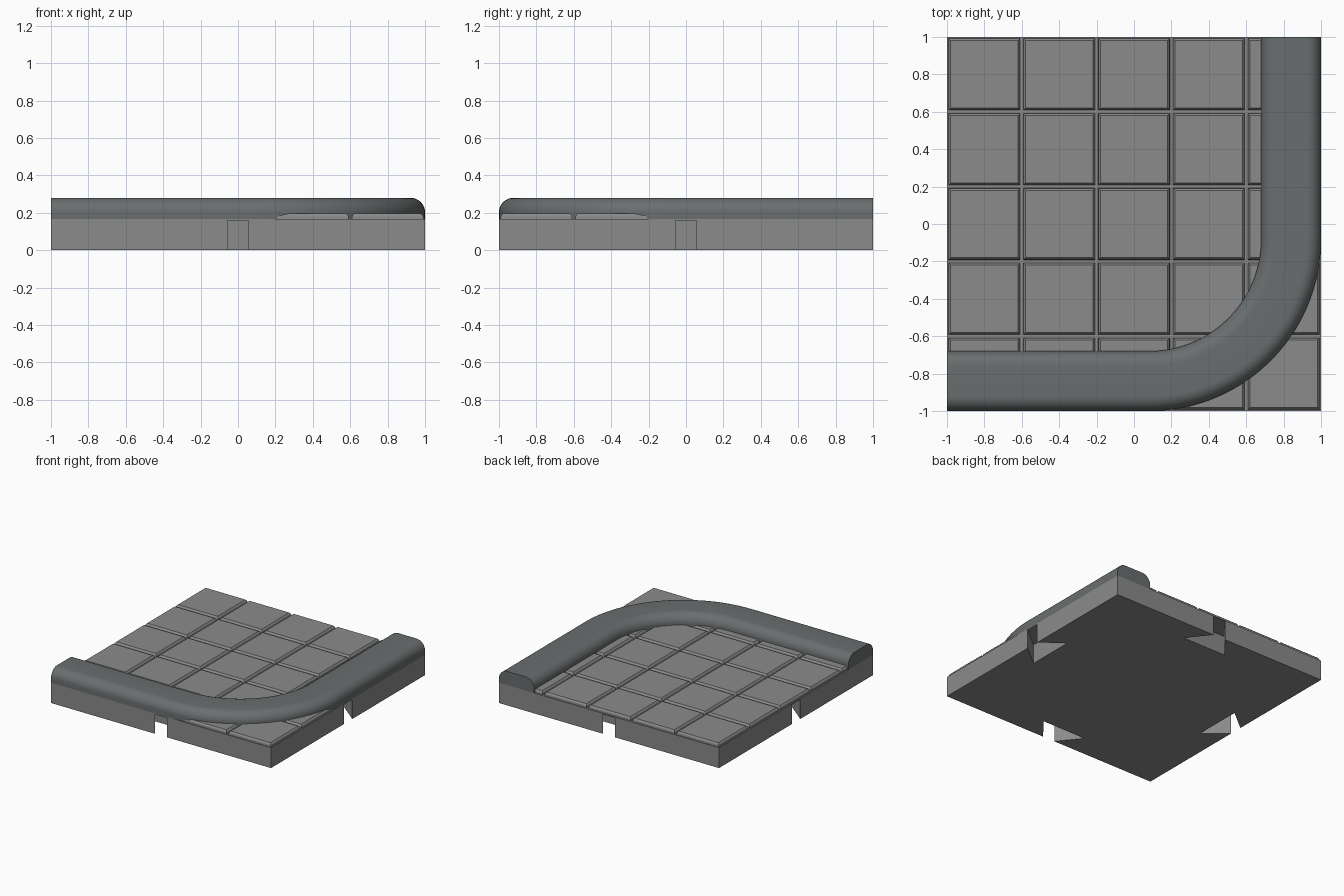
import bpy, bmesh
from math import sin, cos, pi, radians

if "Cube" in bpy.data.objects:
    bpy.data.objects.remove(bpy.data.objects["Cube"])

BASE_TOP, TILE_TOP, RAIL_TOP = 0.167, 0.195, 0.28


def make_material(name, r, g, b):
    mat = bpy.data.materials.new(name)
    mat.diffuse_color = (r, g, b, 1)
    mat.use_nodes = True
    mat.node_tree.nodes["Principled BSDF"].inputs["Base Color"].default_value = mat.diffuse_color
    return mat


STONE = make_material("stone_grey", 0.256, 0.256, 0.256)
KERB = make_material("kerb_grey", 0.142, 0.155, 0.155)


def make_object(name, bm, mat=None):
    bmesh.ops.recalc_face_normals(bm, faces=bm.faces)
    mesh = bpy.data.meshes.new(name)
    bm.to_mesh(mesh)
    bm.free()
    if mat:
        mesh.materials.append(mat)
    obj = bpy.data.objects.new(name, mesh)
    bpy.context.collection.objects.link(obj)
    return obj


def add_loft(bm, rings):
    """Skin closed rings of points and cap both ends."""
    loops = [[bm.verts.new(p) for p in ring] for ring in rings]
    n = len(loops[0])
    for a, b in zip(loops, loops[1:]):
        for i in range(n):
            j = (i + 1) % n
            bm.faces.new((a[i], a[j], b[j], b[i]))
    bm.faces.new(loops[0])
    bm.faces.new(loops[-1])


def square(cx, cy, h, z):
    return [(cx + sx * h, cy + sy * h, z) for sx, sy in ((-1, -1), (1, -1), (1, 1), (-1, 1))]


# Base slab
bm = bmesh.new()
add_loft(bm, [square(0, 0, 1, 0), square(0, 0, 1, BASE_TOP)])
base = make_object("base", bm, STONE)

# Dovetail slots, one in the middle of each side, open at the bottom
bm = bmesh.new()
outline = [(-0.055, -1.05), (0.055, -1.05), (0.055, -1.0),
           (0.2, -0.82), (-0.2, -0.82), (-0.055, -1.0)]
for k in range(4):
    c, s = cos(k * pi / 2), sin(k * pi / 2)
    add_loft(bm, [[(x * c - y * s, x * s + y * c, z) for x, y in outline] for z in (-0.05, 0.16)])
cutter = make_object("slot_cutter", bm, STONE)
cutter.hide_render = True
cutter.hide_set(True)
cut = base.modifiers.new("slots", 'BOOLEAN')
cut.operation = 'DIFFERENCE'
cut.solver = 'EXACT'
cut.object = cutter

# Floor tiles with bevelled rims
bm = bmesh.new()
for i in range(5):
    for j in range(5):
        cx, cy = -0.8 + 0.4 * i, -0.8 + 0.4 * j
        add_loft(bm, [square(cx, cy, 0.192, BASE_TOP - 0.002),
                      square(cx, cy, 0.190, TILE_TOP - 0.012),
                      square(cx, cy, 0.180, TILE_TOP)])
make_object("floor_tiles", bm, STONE)

# Rounded kerb: profile is (sideways offset, height)
R = 0.078
arc = [(0.16 - R + R * cos(a), RAIL_TOP - R + R * sin(a))
       for a in (pi / 2 * k / 10 for k in range(11))]
half = [(0.16, BASE_TOP - 0.001)] + arc
profile = half + [(-x, z) for x, z in reversed(half)]

# Kerb path: (x, y, outward angle) along front, round the corner, up the right side
C, PATH_R, STEPS = 0.08, 0.76, 40
path = [(-1.0, -C - PATH_R, -pi / 2)]
for k in range(STEPS + 1):
    a = -pi / 2 + pi / 2 * k / STEPS
    path.append((C + PATH_R * cos(a), -C + PATH_R * sin(a), a))
path.append((C + PATH_R, 1.0, 0.0))
bm = bmesh.new()
add_loft(bm, [[(x + o * cos(a), y + o * sin(a), z) for o, z in profile] for x, y, a in path])
kerb = make_object("curved_kerb", bm, KERB)
bpy.context.view_layer.objects.active = kerb
kerb.select_set(True)
bpy.ops.object.shade_smooth_by_angle(angle=radians(35))
